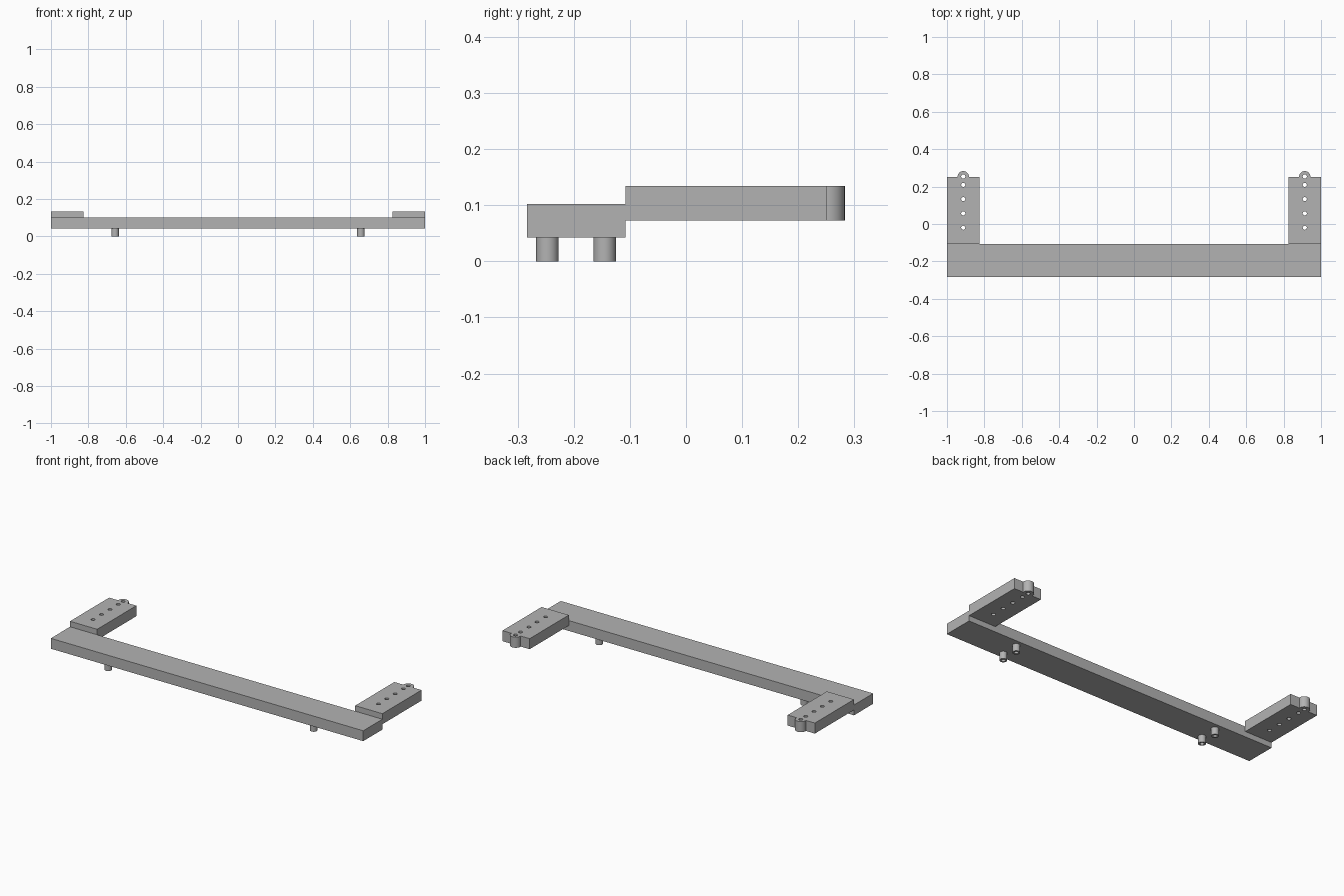
import bpy
import math

cube = bpy.data.objects.get("Cube")
if cube:
    bpy.data.objects.remove(cube, do_unlink=True)

grey = bpy.data.materials.new("plain_grey")
grey.use_nodes = True
COLOUR = (0.45, 0.45, 0.45, 1)
grey.diffuse_color = COLOUR
grey.node_tree.nodes["Principled BSDF"].inputs["Base Color"].default_value = COLOUR


def box(name, low, high):
    centre = [(a + b) / 2 for a, b in zip(low, high)]
    bpy.ops.mesh.primitive_cube_add(size=1, location=centre)
    obj = bpy.context.object
    obj.name = name
    obj.scale = [b - a for a, b in zip(low, high)]
    bpy.ops.object.transform_apply(location=False, rotation=False, scale=True)
    obj.data.materials.append(grey)
    return obj


def cylinder(name, x, y, bottom, top, radius):
    bpy.ops.mesh.primitive_cylinder_add(
        vertices=32, radius=radius, depth=top - bottom,
        location=(x, y, (bottom + top) / 2))
    obj = bpy.context.object
    obj.name = name
    obj.data.materials.append(grey)
    return obj


def combine(obj, other, operation):
    """Apply a boolean and remove the helper."""
    other.hide_render = True
    mod = obj.modifiers.new("boolean", 'BOOLEAN')
    mod.operation = operation
    mod.solver = 'EXACT'
    mod.object = other
    bpy.context.view_layer.objects.active = obj
    bpy.ops.object.modifier_apply(modifier=mod.name)
    bpy.data.objects.remove(other, do_unlink=True)


def shade(obj):
    bpy.ops.object.select_all(action='DESELECT')
    obj.select_set(True)
    bpy.context.view_layer.objects.active = obj
    bpy.ops.object.shade_smooth_by_angle(angle=math.radians(30))


BEAM_BOTTOM, BEAM_TOP = 0.042, 0.102
ARM_BOTTOM, ARM_TOP = 0.073, 0.134
JOINT_Y = -0.108
HOLE_Y = (-0.02, 0.057, 0.133, 0.209, 0.254)

# Long front beam
box("beam", (-1, -0.283, BEAM_BOTTOM), (1, JOINT_Y, BEAM_TOP))

for side, sign in (("left", 1), ("right", -1)):
    # Raised arm with a rounded end boss
    xs = sorted((sign * 0.826, sign))
    mid = sum(xs) / 2
    arm = box(side + "_arm", (xs[0], JOINT_Y, ARM_BOTTOM), (xs[1], 0.25, ARM_TOP))
    combine(arm, cylinder("boss", mid, 0.253, ARM_BOTTOM, ARM_TOP, 0.03), 'UNION')

    # Row of through holes
    for y in HOLE_Y:
        combine(arm, cylinder("drill", mid, y, 0, 0.2, 0.011), 'DIFFERENCE')
    shade(arm)

    # Pair of hollow pegs under the beam
    for place, y in (("front", -0.247), ("back", -0.145)):
        peg = cylinder(f"{side}_{place}_peg", sign * 0.657, y, 0, BEAM_BOTTOM, 0.02)
        combine(peg, cylinder("drill", sign * 0.657, y, -0.02, 0.04, 0.011), 'DIFFERENCE')
        shade(peg)
